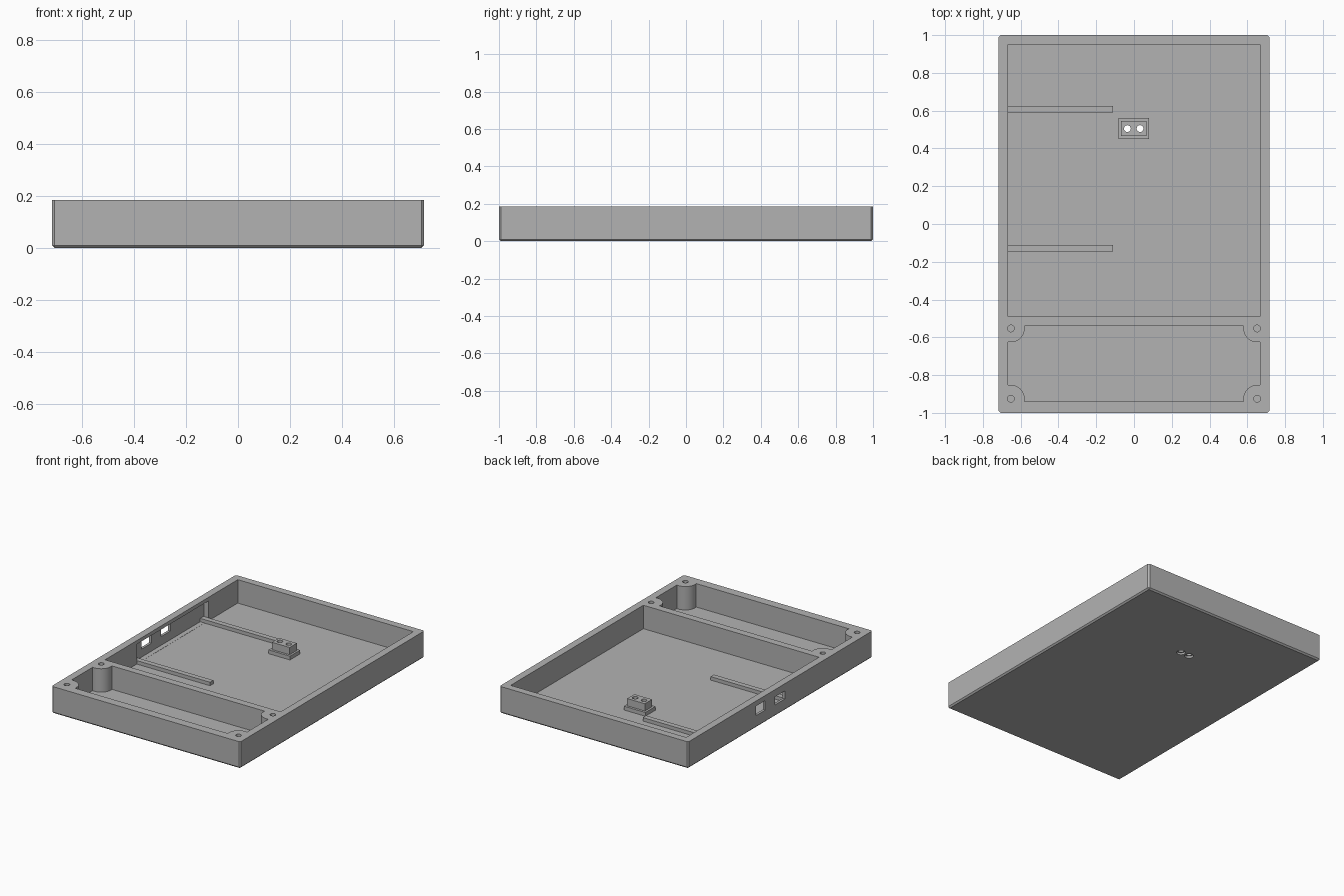
import bpy
import bmesh
from mathutils import Matrix, Vector

cube = bpy.data.objects.get("Cube")
if cube:
    bpy.data.objects.remove(cube)

grey = bpy.data.materials.new("plain grey")
grey.use_nodes = True
grey.diffuse_color = (0.45, 0.45, 0.45, 1)
grey.node_tree.nodes["Principled BSDF"].inputs["Base Color"].default_value = (0.45, 0.45, 0.45, 1)

HALF_X, TOP, FLOOR = 0.717, 0.185, 0.024
INNER_X = 0.667


def finish(name, bm):
    mesh = bpy.data.meshes.new(name)
    bm.to_mesh(mesh)
    bm.free()
    mesh.materials.append(grey)
    obj = bpy.data.objects.new(name, mesh)
    bpy.context.collection.objects.link(obj)
    return obj


def box(name, low, high, chamfer=0):
    """Box between two corners; chamfer cuts every edge except the top rim."""
    low, high = Vector(low), Vector(high)
    bm = bmesh.new()
    place = Matrix.Translation((low + high) / 2) @ Matrix.Diagonal((*(high - low), 1))
    bmesh.ops.create_cube(bm, size=1, matrix=place)
    if chamfer:
        edges = [e for e in bm.edges if min(v.co.z for v in e.verts) < high.z - 0.001]
        bmesh.ops.bevel(bm, geom=edges, offset=chamfer, segments=1, affect='EDGES')
    return finish(name, bm)


def cylinder(name, x, y, radius, z0, z1, sides=32):
    bm = bmesh.new()
    bmesh.ops.create_cone(bm, cap_ends=True, segments=sides, radius1=radius, radius2=radius,
                          depth=z1 - z0, matrix=Matrix.Translation((x, y, (z0 + z1) / 2)))
    return finish(name, bm)


def combine(target, tool, operation='DIFFERENCE'):
    """Apply a boolean and discard the tool object."""
    mod = target.modifiers.new("boolean", 'BOOLEAN')
    mod.operation, mod.solver, mod.object = operation, 'EXACT', tool
    bpy.context.view_layer.objects.active = target
    bpy.ops.object.modifier_apply(modifier=mod.name)
    bpy.data.objects.remove(tool)


# Tray with chamfered outer corners and bottom edge
tray = box("tray", (-HALF_X, -1, 0), (HALF_X, 1, TOP), chamfer=0.01)

# Main compartment
combine(tray, box("main_pocket", (-INNER_X, -0.49, FLOOR), (INNER_X, 0.95, 0.3)))

# Front compartment, leaving a round screw boss in each corner
screws = [(side * 0.652, y) for side in (-1, 1) for y in (-0.553, -0.925)]
pocket = box("front_pocket", (-INNER_X, -0.94, FLOOR), (INNER_X, -0.54, 0.3))
for x, y in screws:
    combine(pocket, cylinder("boss", x, y, 0.073, -0.5, 0.5))
combine(tray, pocket)
for x, y in screws:
    combine(tray, cylinder("screw_hole", x, y, 0.018, 0.06, 0.3, 24))

# Recess inside the side wall, with two connector openings
combine(tray, box("wall_recess", (-0.7, -0.145, FLOOR + 0.001), (-0.6, 0.63, 0.16)))
combine(tray, box("small_opening", (-0.8, -0.05, 0.08), (-0.6, 0.06, 0.135)))
combine(tray, box("tall_opening", (-0.8, 0.165, 0.085), (-0.6, 0.265, 0.15)))

# Stepped mounting block, bored through from below
block = box("mounting_block", (-0.083, 0.45, FLOOR - 0.01), (0.08, 0.56, 0.05))
combine(block, box("block_top", (-0.068, 0.466, 0.03), (0.066, 0.544, 0.1)), 'UNION')
for x in (-0.035, 0.032):
    for part in (tray, block):
        combine(part, cylinder("bore", x, 0.505, 0.018, -0.1, 0.3, 24))
    combine(tray, cylinder("counterbore", x, 0.505, 0.028, -0.1, 0.018, 24))

# Low rails on the floor
rails = [box(name, (-0.7, y, FLOOR - 0.005), (-0.11, y + 0.036, 0.048))
         for name, y in (("front_rail", -0.146), ("back_rail", 0.59))]

for obj in [tray, block] + rails:
    bpy.ops.object.select_all(action='DESELECT')
    obj.select_set(True)
    bpy.context.view_layer.objects.active = obj
    bpy.ops.object.shade_smooth_by_angle(angle=0.5)
